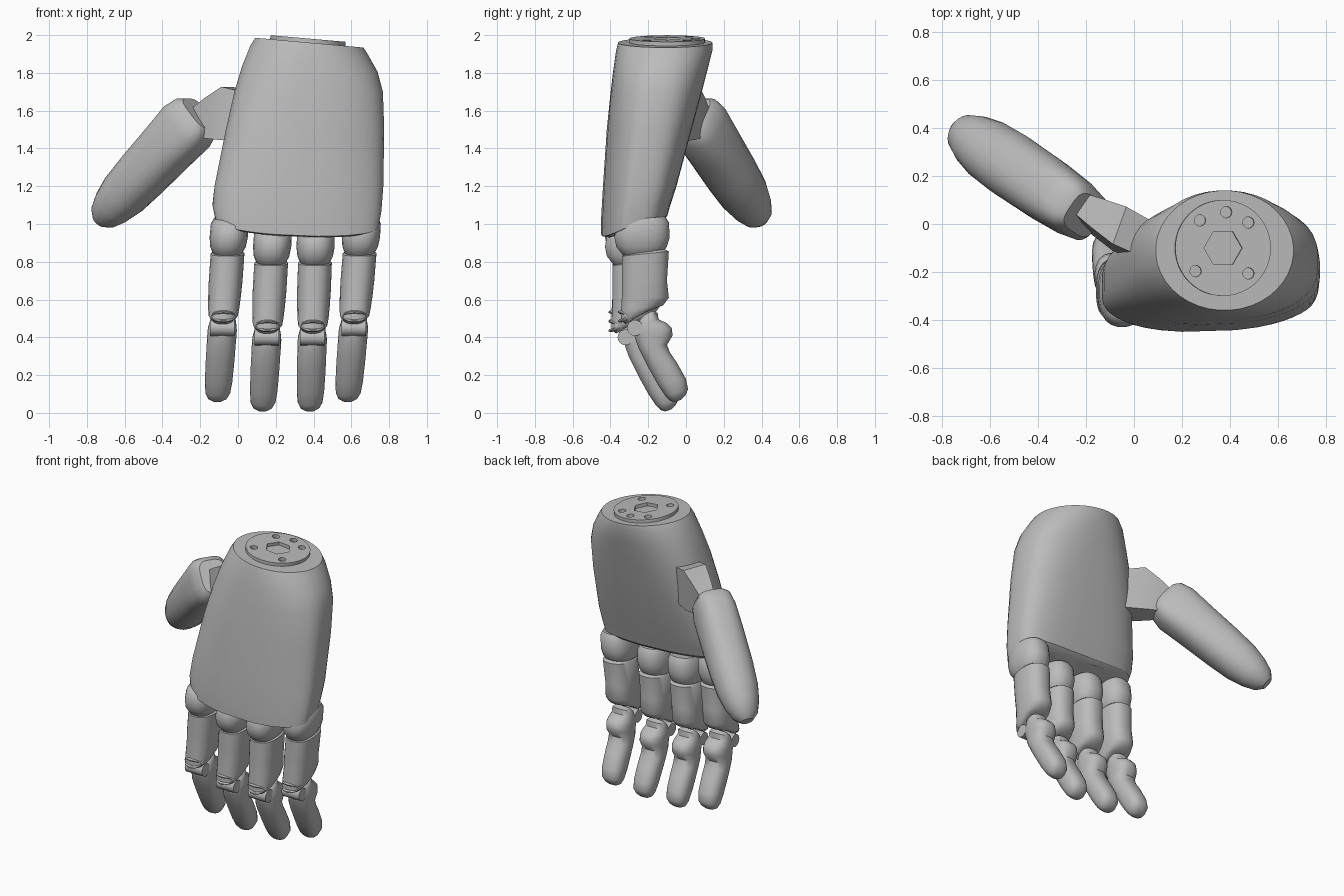
import bpy, bmesh, math
from mathutils import Vector, Matrix

cube = bpy.data.objects.get("Cube")
if cube:
    bpy.data.objects.remove(cube, do_unlink=True)

grey = bpy.data.materials.new("warm_grey")
grey.use_nodes = True
COLOR = (0.5, 0.5, 0.5, 1)
grey.diffuse_color = COLOR
grey.node_tree.nodes["Principled BSDF"].inputs["Base Color"].default_value = COLOR


def shade(obj, angle):
    bpy.ops.object.select_all(action='DESELECT')
    obj.select_set(True)
    bpy.context.view_layer.objects.active = obj
    bpy.ops.object.shade_smooth_by_angle(angle=math.radians(angle))


def finish(name, bm, angle=35):
    bmesh.ops.recalc_face_normals(bm, faces=bm.faces)
    mesh = bpy.data.meshes.new(name)
    bm.to_mesh(mesh)
    bm.free()
    mesh.materials.append(grey)
    obj = bpy.data.objects.new(name, mesh)
    bpy.context.collection.objects.link(obj)
    shade(obj, angle)
    return obj


def ring(center, u, v, power=2.0, sides=24):
    """Superellipse around center spanned by the half axes u and v."""
    points = []
    for i in range(sides):
        a = math.tau * (i + 0.5) / sides
        c, s = math.cos(a), math.sin(a)
        cu = math.copysign(abs(c) ** (2 / power), c)
        sv = math.copysign(abs(s) ** (2 / power), s)
        points.append(Vector(center) + Vector(u) * cu + Vector(v) * sv)
    return points


def loft(name, rings, angle=35):
    bm = bmesh.new()
    loops = [[bm.verts.new(p) for p in r] for r in rings]
    for a, b in zip(loops, loops[1:]):
        for i in range(len(a)):
            j = (i + 1) % len(a)
            bm.faces.new((a[i], a[j], b[j], b[i]))
    bm.faces.new(loops[0])
    bm.faces.new(loops[-1])
    return finish(name, bm, angle)


# Palm: z, x range, y range, squareness, slope along y, slope along x
palm_sections = [
    (0.975, -0.09, 0.72, -0.42, -0.13, 4.0, 0.3, -0.03),
    (0.99, -0.12, 0.745, -0.45, -0.10, 3.8, 0.3, -0.03),
    (1.06, -0.135, 0.76, -0.45, -0.085, 3.6, 0.18, -0.02),
    (1.20, -0.125, 0.77, -0.44, -0.05, 3.4, 0, 0),
    (1.50, -0.065, 0.775, -0.42, 0.03, 3.0, 0, 0),
    (1.70, -0.02, 0.768, -0.40, 0.085, 2.6, 0, 0),
    (1.82, 0.02, 0.74, -0.385, 0.115, 2.3, 0, -0.04),
    (1.92, 0.065, 0.69, -0.37, 0.14, 2.1, 0, -0.08),
    (1.96, 0.09, 0.665, -0.36, 0.14, 2.0, 0, -0.09),
]
rings = []
for z, x0, x1, y0, y1, power, sy, sx in palm_sections:
    mid_y = (y0 + y1) / 2
    loop = ring(((x0 + x1) / 2, mid_y, z),
                ((x1 - x0) / 2, 0, sx * (x1 - x0) / 2),
                (0, (y1 - y0) / 2, sy * (y1 - y0) / 2), power, 40)
    # The outer face bows forward in the middle of the lower palm
    bow = 0.05 * max(0.0, min(1.0, (1.9 - z) / 0.5))
    for p in loop:
        if p.y < mid_y:
            p.y += bow * ((p.x - 0.25) / 0.45) ** 2 * (mid_y - p.y) / (mid_y - y0)
        if sy:
            p.z += 0.03 * ((p.x - 0.35) / 0.45) ** 2
    rings.append(loop)
loft("palm", rings, 30)

# Wrist plate with a centre socket and bolt holes
tilt = Matrix.Translation((0.37, -0.10, 1.967)) @ Matrix.Rotation(math.radians(5), 4, 'Y')


def cylinder(bm, radius, depth, matrix, sides=32):
    bmesh.ops.create_cone(bm, cap_ends=True, segments=sides, radius1=radius,
                          radius2=radius, depth=depth, matrix=matrix)


bm = bmesh.new()
cylinder(bm, 0.2, 0.03, tilt, 48)
plate = finish("wrist_plate", bm)
bm = bmesh.new()
cylinder(bm, 0.08, 0.1, tilt @ Matrix.Rotation(math.radians(30), 4, 'Z'), 6)
for deg in (45, 85, 130, 220, 315):
    a = math.radians(deg)
    spot = Matrix.Translation((0.15 * math.cos(a), 0.15 * math.sin(a), 0))
    cylinder(bm, 0.024, 0.1, tilt @ spot, 12)
cutter = finish("hole_cutter", bm)
cutter.hide_render = True
cut = plate.modifiers.new("holes", 'BOOLEAN')
cut.operation = 'DIFFERENCE'
cut.object = cutter
bpy.context.view_layer.objects.active = plate
bpy.ops.object.modifier_apply(modifier=cut.name)
bpy.data.objects.remove(cutter, do_unlink=True)
shade(plate, 20)

# Finger profiles: front y, front z, back y, back z, half width
knuckle = [
    (-0.29, 0.81, -0.18, 0.82, 0.04), (-0.335, 0.835, -0.13, 0.84, 0.075),
    (-0.37, 0.88, -0.10, 0.88, 0.095), (-0.38, 0.93, -0.085, 0.93, 0.102),
    (-0.37, 0.99, -0.09, 1.01, 0.1), (-0.34, 1.02, -0.11, 1.04, 0.085),
]
sleeve = [
    (-0.31, 0.845, -0.12, 0.87, 0.075), (-0.34, 0.83, -0.09, 0.855, 0.09),
    (-0.34, 0.70, -0.10, 0.70, 0.09), (-0.34, 0.62, -0.09, 0.61, 0.087),
    (-0.345, 0.54, -0.12, 0.57, 0.083), (-0.345, 0.49, -0.17, 0.55, 0.078),
    (-0.32, 0.47, -0.20, 0.54, 0.06),
]
fingertip = [
    (-0.22, 0.52, -0.18, 0.54, 0.045), (-0.25, 0.49, -0.15, 0.53, 0.065),
    (-0.26, 0.46, -0.145, 0.495, 0.07), (-0.275, 0.43, -0.10, 0.475, 0.076),
    (-0.275, 0.41, -0.075, 0.45, 0.078), (-0.265, 0.38, -0.07, 0.41, 0.078),
    (-0.25, 0.34, -0.10, 0.36, 0.077), (-0.225, 0.29, -0.085, 0.32, 0.077),
    (-0.20, 0.24, -0.05, 0.27, 0.076), (-0.15, 0.15, 0.0, 0.18, 0.073),
    (-0.11, 0.09, 0.012, 0.125, 0.066), (-0.085, 0.065, -0.005, 0.09, 0.05),
    (-0.06, 0.057, -0.025, 0.07, 0.025),
]


def build_finger(label, x_base, x_tip, dy, dz):
    lean = (x_base - x_tip) / 0.86

    def place(y, z):
        return Vector((x_base - lean * (0.92 - z), y + dy, z + dz))

    for part, profile in (("knuckle", knuckle), ("sleeve", sleeve), ("fingertip", fingertip)):
        rings = []
        for fy, fz, by, bz, w in profile:
            front, back = place(fy, fz), place(by, bz)
            rings.append(ring((front + back) / 2, (w, 0, 0), (back - front) / 2, 2.4))
        loft(label + "_" + part, rings, 45)

    # Hinge pin below the sleeve and the raised oval rim in front of it
    bm = bmesh.new()
    cylinder(bm, 0.042, 0.13, Matrix.Translation(place(-0.27, 0.45))
             @ Matrix.Rotation(math.pi / 2, 4, 'Y'), 20)
    finish(label + "_hinge", bm)
    center = place(-0.347, 0.51)
    rim = []
    for k in range(25):
        a = math.tau * k / 24
        c, s = math.cos(a), math.sin(a)
        mid = center + Vector((0.06 * c, 0.04 * c * c, 0.024 * s))
        rim.append(ring(mid, Vector((c, 0, s)) * 0.009, (0, 0.014, 0), 2, 8))
    loft(label + "_rim", rim, 50)


for label, x_base, x_tip, dy, dz in (
        ("index", -0.05, -0.11, -0.05, 0.0), ("middle", 0.18, 0.13, -0.05, -0.05),
        ("ring", 0.41, 0.38, -0.05, -0.05), ("little", 0.65, 0.58, 0.0, 0.0)):
    build_finger(label, x_base, x_tip, dy, dz)

# Thumb: broad capsule along a slanted axis, squarer at its root
start, end = Vector((-0.225, 0.05, 1.565)), Vector((-0.7, 0.372, 1.055))
axis = (end - start).normalized()
side = axis.cross(Vector((0, 0, 1))).normalized()
over = side.cross(axis)
rings = []
for t, wide, tall, power in (
        (-0.04, 0.085, 0.105, 3.5), (0.0, 0.11, 0.135, 3.5), (0.1, 0.125, 0.155, 3),
        (0.3, 0.135, 0.148, 2.5), (0.6, 0.138, 0.14, 2.2), (0.8, 0.13, 0.13, 2.1),
        (0.93, 0.11, 0.11, 2), (1.03, 0.08, 0.08, 2), (1.08, 0.04, 0.04, 2)):
    rings.append(ring(start.lerp(end, t), side * wide, over * tall, power, 20))
loft("thumb", rings, 40)

# Thumb root: angular link joining the thumb to the palm
rings = [ring(c, (0.04, 0.11 * s, 0), (0, 0.02, 0.2 * s), 2, 4) for c, s in (
    ((0.06, -0.08, 1.57), 0.9), ((-0.06, -0.02, 1.585), 1.0),
    ((-0.15, 0.03, 1.56), 0.75), ((-0.22, 0.07, 1.54), 0.5))]
loft("thumb_root", rings, 20)
